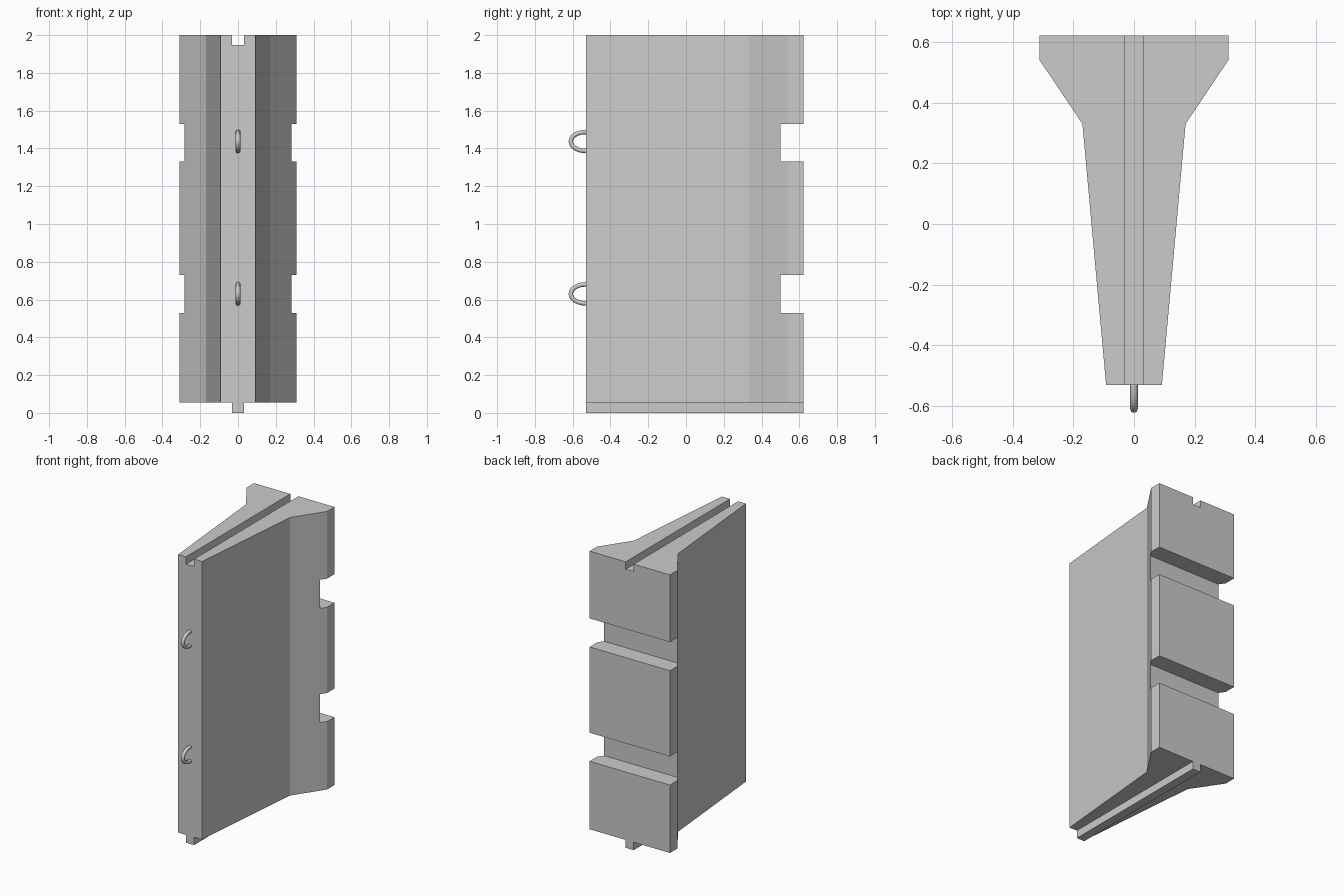
import bpy, bmesh, math

if "Cube" in bpy.data.objects:
    bpy.data.objects.remove(bpy.data.objects["Cube"])


def prism(name, outline, z0, z1):
    """Extrude a plan outline upward from z0 to z1."""
    bm = bmesh.new()
    face = bm.faces.new([bm.verts.new((x, y, z0)) for x, y in outline])
    ext = bmesh.ops.extrude_face_region(bm, geom=[face])
    for v in ext["geom"]:
        if isinstance(v, bmesh.types.BMVert):
            v.co.z = z1
    bmesh.ops.recalc_face_normals(bm, faces=bm.faces)
    mesh = bpy.data.meshes.new(name)
    bm.to_mesh(mesh)
    bm.free()
    ob = bpy.data.objects.new(name, mesh)
    bpy.context.collection.objects.link(ob)
    return ob


def box(name, x, y0, y1, z0, z1):
    return prism(name, [(-x, y0), (x, y0), (x, y1), (-x, y1)], z0, z1)


def combine(target, other, operation):
    """Apply a boolean and discard the helper."""
    other.hide_render = True
    mod = target.modifiers.new(operation, 'BOOLEAN')
    mod.object, mod.operation, mod.solver = other, operation, 'EXACT'
    bpy.context.view_layer.objects.active = target
    bpy.ops.object.modifier_apply(modifier=mod.name)
    bpy.data.objects.remove(other)


FRONT, BACK = -0.53, 0.622
BASE, TOP = 0.055, 2.0
TONGUE = 0.031

# Tapered web flaring into a wide back flange
right = [(0.092, FRONT), (0.17, 0.33), (0.311, 0.54), (0.311, BACK)]
outline = right + [(-x, y) for x, y in reversed(right)]
body = prism("wall_block", outline, BASE, TOP)

# Groove along the top and matching tongue underneath
combine(body, box("groove_cutter", TONGUE, -1, 1, 1.948, 2.2), 'DIFFERENCE')
combine(body, box("tongue", TONGUE, FRONT, BACK, 0, BASE + 0.05), 'UNION')

# Horizontal channels across the back flange
for z in (0.53, 1.33):
    combine(body, box("channel_cutter", 0.5, 0.5, 1, z, z + 0.2), 'DIFFERENCE')

# Lifting loops on the front edge
for name, zc in (("lower_lifting_loop", 0.63), ("upper_lifting_loop", 1.437)):
    curve = bpy.data.curves.new(name, 'CURVE')
    curve.dimensions = '3D'
    curve.bevel_depth = 0.0125
    curve.bevel_resolution = 3
    curve.use_fill_caps = True
    spline = curve.splines.new('POLY')
    steps = 24
    spline.points.add(steps)
    for i, p in enumerate(spline.points):
        a = math.radians(75 + 210 * i / steps)
        p.co = (0, FRONT - 0.002 + 0.0775 * math.cos(a), zc + 0.05 * math.sin(a), 1)
    loop = bpy.data.objects.new(name, curve)
    bpy.context.collection.objects.link(loop)
    bpy.ops.object.select_all(action='DESELECT')
    loop.select_set(True)
    bpy.context.view_layer.objects.active = loop
    bpy.ops.object.convert(target='MESH')
    bpy.ops.object.shade_smooth_by_angle(angle=math.radians(40))
